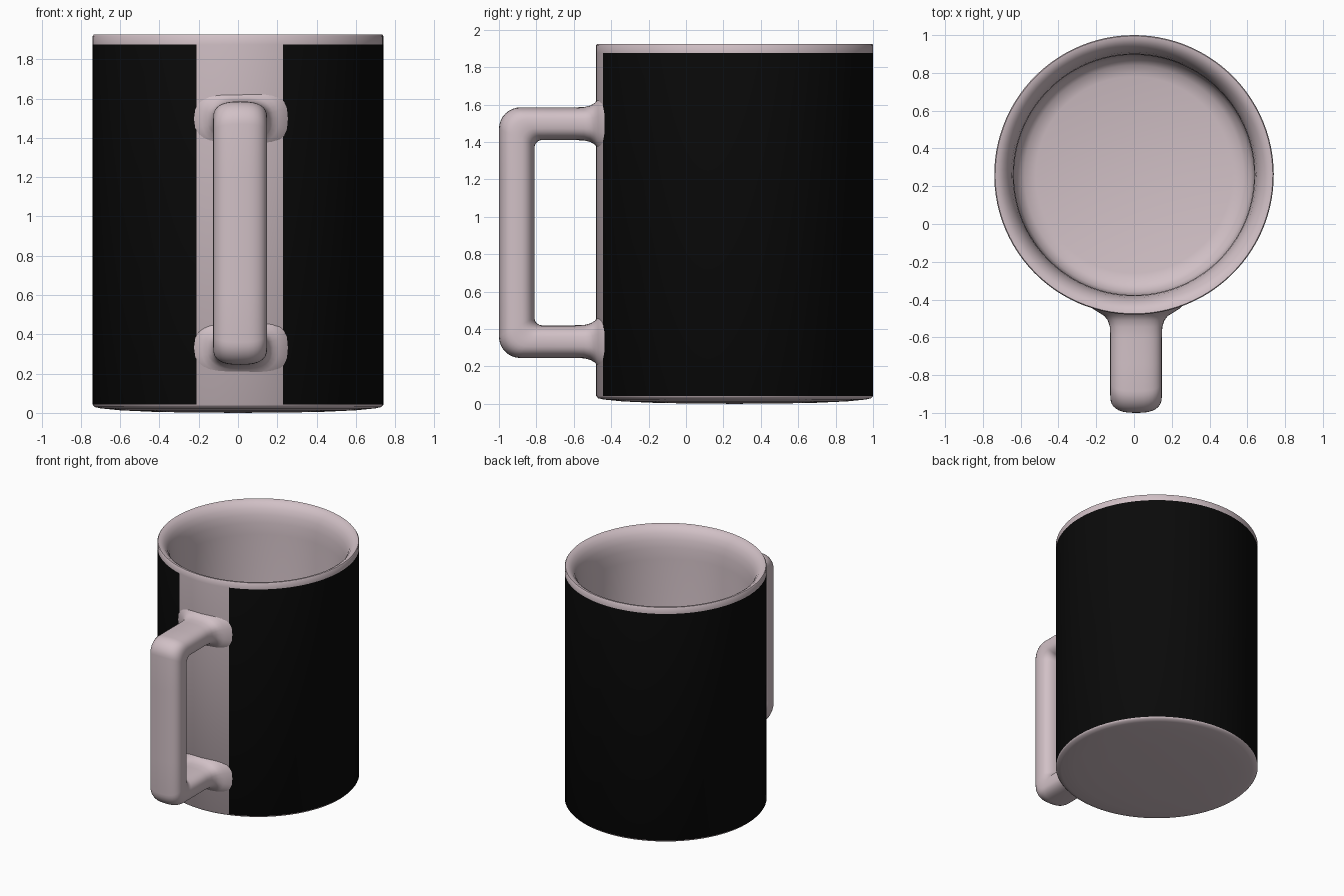
import bpy, bmesh, math
from mathutils import Vector

if "Cube" in bpy.data.objects:
    bpy.data.objects.remove(bpy.data.objects["Cube"])


def material(name, rgb):
    m = bpy.data.materials.new(name)
    m.diffuse_color = (*rgb, 1)
    m.use_nodes = True
    m.node_tree.nodes["Principled BSDF"].inputs["Base Color"].default_value = m.diffuse_color
    return m


PINK = material("pale_pink_glaze", (0.64, 0.53, 0.565))
BLACK = material("black_wrap", (0.003, 0.003, 0.003))


def finish(name, bm, mats, angle):
    bmesh.ops.recalc_face_normals(bm, faces=bm.faces)
    me = bpy.data.meshes.new(name)
    bm.to_mesh(me)
    bm.free()
    for m in mats:
        me.materials.append(m)
    ob = bpy.data.objects.new(name, me)
    bpy.context.collection.objects.link(ob)
    bpy.ops.object.select_all(action='DESELECT')
    ob.select_set(True)
    bpy.context.view_layer.objects.active = ob
    bpy.ops.object.shade_smooth_by_angle(angle=math.radians(angle))
    return ob


# Mug body: lathed cup, with the black wrap left open around the handle
CY = 0.26
BOTTOM, WRAP_LOW, WRAP_HIGH = 5, 5, 6
profile = [(0, 0), (0.4, 0.004), (0.6, 0.013), (0.7, 0.023), (0.73, 0.03),
           (0.74, 0.042), (0.74, 1.875), (0.74, 1.918), (0.735, 1.925),
           (0.715, 1.922), (0.69, 1.905), (0.667, 1.875), (0.65, 1.83),
           (0.64, 1.77), (0.636, 1.68), (0.634, 0.25), (0.62, 0.18),
           (0.58, 0.14), (0.52, 0.125), (0, 0.12)]
a0 = -math.pi / 2 - math.asin(0.21 / 0.74)
a1 = -math.pi / 2 + math.asin(0.23 / 0.74)
GAP, REST = 10, 90
angles = [a0 + (a1 - a0) * i / GAP for i in range(GAP)]
angles += [a1 + (a0 + 2 * math.pi - a1) * i / REST for i in range(REST)]
bm = bmesh.new()
rows = []
for r, z in profile:
    if r == 0:
        rows.append([bm.verts.new((0, CY, z))] * len(angles))
    else:
        rows.append([bm.verts.new((r * math.cos(a), CY + r * math.sin(a), z))
                     for a in angles])
n = len(angles)
for k in range(len(rows) - 1):
    for i in range(n):
        j = (i + 1) % n
        quad = [rows[k][i], rows[k][j], rows[k + 1][j], rows[k + 1][i]]
        f = bm.faces.new(list(dict.fromkeys(quad)))
        f.material_index = 1 if k == WRAP_LOW and i >= GAP else 0
finish("mug_body", bm, [PINK, BLACK], 40)

# Handle: rounded section swept along a squared loop, flared at the wall.
# Each ring is (inner point, outer point, half width) in the y-z plane.
MID = 0.915
upper = []
for y, ht, hw in [(-0.40, 0.21, 0.27), (-0.445, 0.17, 0.235), (-0.47, 0.135, 0.195),
                  (-0.487, 0.112, 0.168), (-0.51, 0.098, 0.15),
                  (-0.545, 0.089, 0.139), (-0.6, 0.0875, 0.137), (-0.74, 0.0875, 0.137)]:
    upper.append(((y, 1.4975 - ht), (y, 1.4975 + ht), hw))
for s in range(9):
    t = math.pi / 2 * s / 8
    d = Vector((-math.sin(t), math.cos(t)))
    inner = Vector((-0.77, 1.37)) + 0.04 * d
    outer = Vector((-0.885, 1.47)) + 0.115 * d
    upper.append((inner, outer, 0.137))
upper.append(((-0.81, 1.2), (-1.0, 1.2), 0.137))
lower = [((i[0], 2 * MID - i[1]), (o[0], 2 * MID - o[1]), w)
         for i, o, w in reversed(upper)]

bm = bmesh.new()
SEG, POW = 32, 2 / 2.7
rings = []
for inner, outer, hw in upper + lower:
    c = (Vector(inner) + Vector(outer)) / 2
    h = (Vector(outer) - Vector(inner)) / 2
    ring = []
    for s in range(SEG):
        a = 2 * math.pi * s / SEG
        u = math.copysign(abs(math.cos(a)) ** POW, math.cos(a))
        v = math.copysign(abs(math.sin(a)) ** POW, math.sin(a))
        p = c + h * v
        ring.append(bm.verts.new((0.011 + hw * u, p.x, p.y)))
    rings.append(ring)
for ra, rb in zip(rings, rings[1:]):
    for i in range(SEG):
        j = (i + 1) % SEG
        bm.faces.new((ra[i], ra[j], rb[j], rb[i]))
finish("handle", bm, [PINK], 60)
